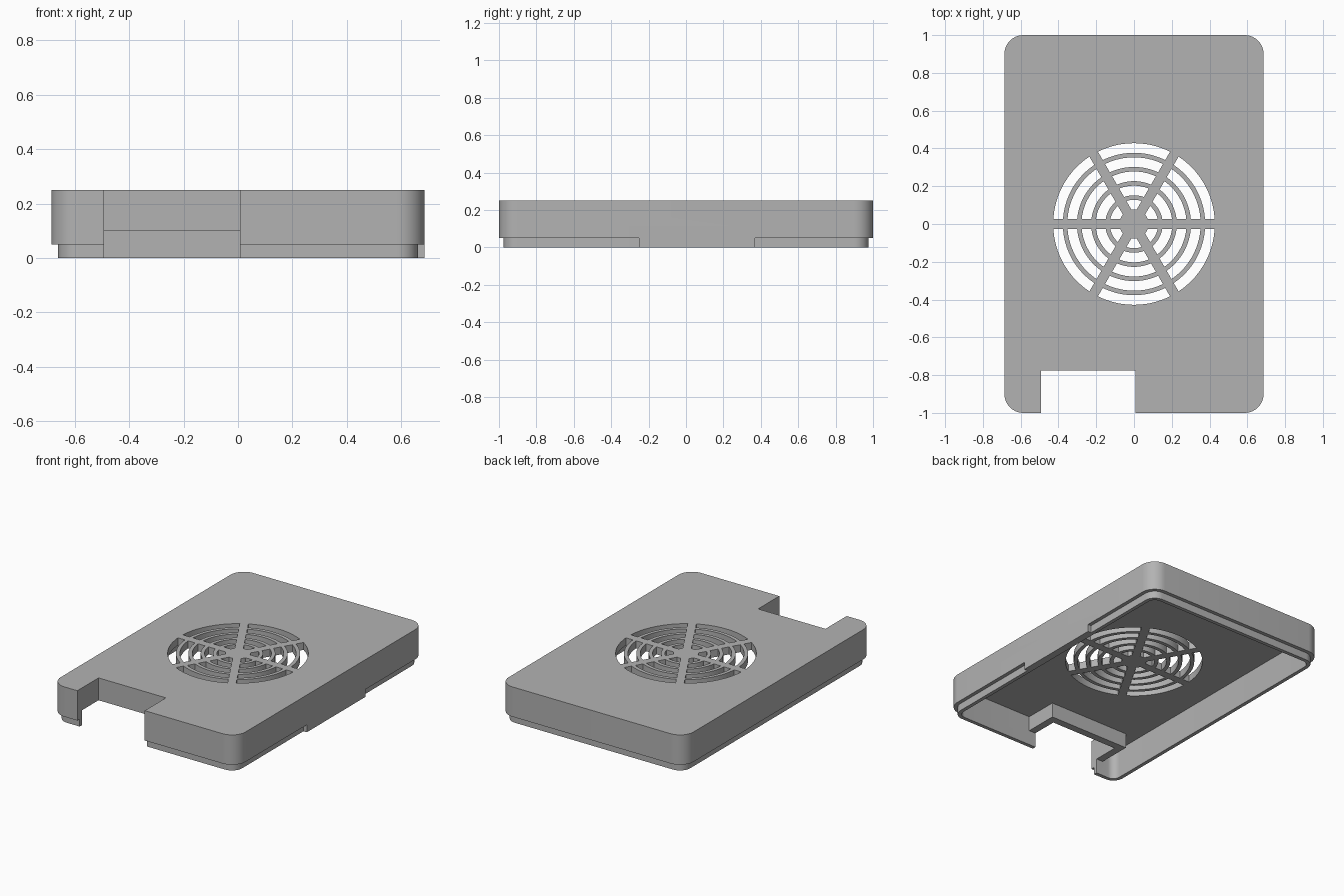
import bpy, bmesh, math

if "Cube" in bpy.data.objects:
    bpy.data.objects.remove(bpy.data.objects["Cube"], do_unlink=True)

grey = bpy.data.materials.new("plain grey")
grey.use_nodes = True
tone = (0.45, 0.45, 0.45, 1)
grey.diffuse_color = tone
grey.node_tree.nodes["Principled BSDF"].inputs["Base Color"].default_value = tone

HX, HY, R = 0.686, 1.0, 0.1


def finish(bm, name):
    bmesh.ops.recalc_face_normals(bm, faces=bm.faces)
    mesh = bpy.data.meshes.new(name)
    bm.to_mesh(mesh)
    bm.free()
    mesh.materials.append(grey)
    ob = bpy.data.objects.new(name, mesh)
    bpy.context.collection.objects.link(ob)
    return ob


def add_prism(bm, outline, z0, z1):
    low = [bm.verts.new((x, y, z0)) for x, y in outline]
    high = [bm.verts.new((x, y, z1)) for x, y in outline]
    bm.faces.new(low[::-1])
    bm.faces.new(high)
    n = len(outline)
    for i in range(n):
        j = (i + 1) % n
        bm.faces.new((low[i], low[j], high[j], high[i]))


def prism(name, outline, z0, z1):
    bm = bmesh.new()
    add_prism(bm, outline, z0, z1)
    return finish(bm, name)


def rounded(inset, steps=10):
    r = R - inset
    pts = []
    for quarter, (sx, sy) in enumerate(((1, 1), (-1, 1), (-1, -1), (1, -1))):
        for i in range(steps + 1):
            a = (quarter + i / steps) * math.pi / 2
            pts.append((sx * (HX - R) + r * math.cos(a), sy * (HY - R) + r * math.sin(a)))
    return pts


def rect(x0, x1, y0, y1):
    return [(x0, y0), (x1, y0), (x1, y1), (x0, y1)]


def combine(target, other, operation):
    mod = target.modifiers.new(operation, "BOOLEAN")
    mod.object, mod.operation, mod.solver = other, operation, "EXACT"
    bpy.context.view_layer.update()
    result = target.evaluated_get(bpy.context.evaluated_depsgraph_get())
    mesh = bpy.data.meshes.new_from_object(result)
    target.modifiers.clear()
    target.data = mesh
    bpy.data.objects.remove(other, do_unlink=True)


# Outer cover, recessed lip and side tab
cover = prism("fan_cover", rounded(0), 0.05, 0.25)
combine(cover, prism("lip", rounded(0.025), 0, 0.1), "UNION")
combine(cover, prism("side_tab", rect(0.645, HX, -0.25, 0.37), 0, 0.1), "UNION")

# Hollow inside
combine(cover, prism("cavity", rounded(0.05), -0.1, 0.2), "DIFFERENCE")

# Walled notch in the front edge
NX0, NX1, NY, WALL = -0.492, 0.008, -0.775, 0.05
combine(cover, prism("notch_wall", rect(NX0 - WALL, NX1 + WALL, -0.97, NY + WALL), 0.1, 0.22), "UNION")
combine(cover, prism("notch", rect(NX0, NX1, -1.2, NY), -0.1, 0.4), "DIFFERENCE")

# Round vent: ring slots split by three crossing bars
slots = bmesh.new()
HALF_BAR = 0.026
for ring in range(5):
    outer = 0.128 + 0.075 * ring
    inner = max(outer - 0.051, 0.062)
    for sector in range(6):
        base = sector * math.pi / 3
        outline = []
        for r, flip in ((outer, 1), (inner, -1)):
            edge = math.asin(HALF_BAR / r)
            span = math.pi / 3 - 2 * edge
            arc = [base + edge + span * i / 10 for i in range(11)][::flip]
            outline += [(r * math.cos(a), r * math.sin(a)) for a in arc]
        add_prism(slots, outline, 0.15, 0.3)
combine(cover, finish(slots, "vent_slots"), "DIFFERENCE")

# Smooth round surfaces, sharp edges
bpy.context.view_layer.objects.active = cover
cover.select_set(True)
bpy.ops.object.shade_smooth_by_angle(angle=math.radians(30))
